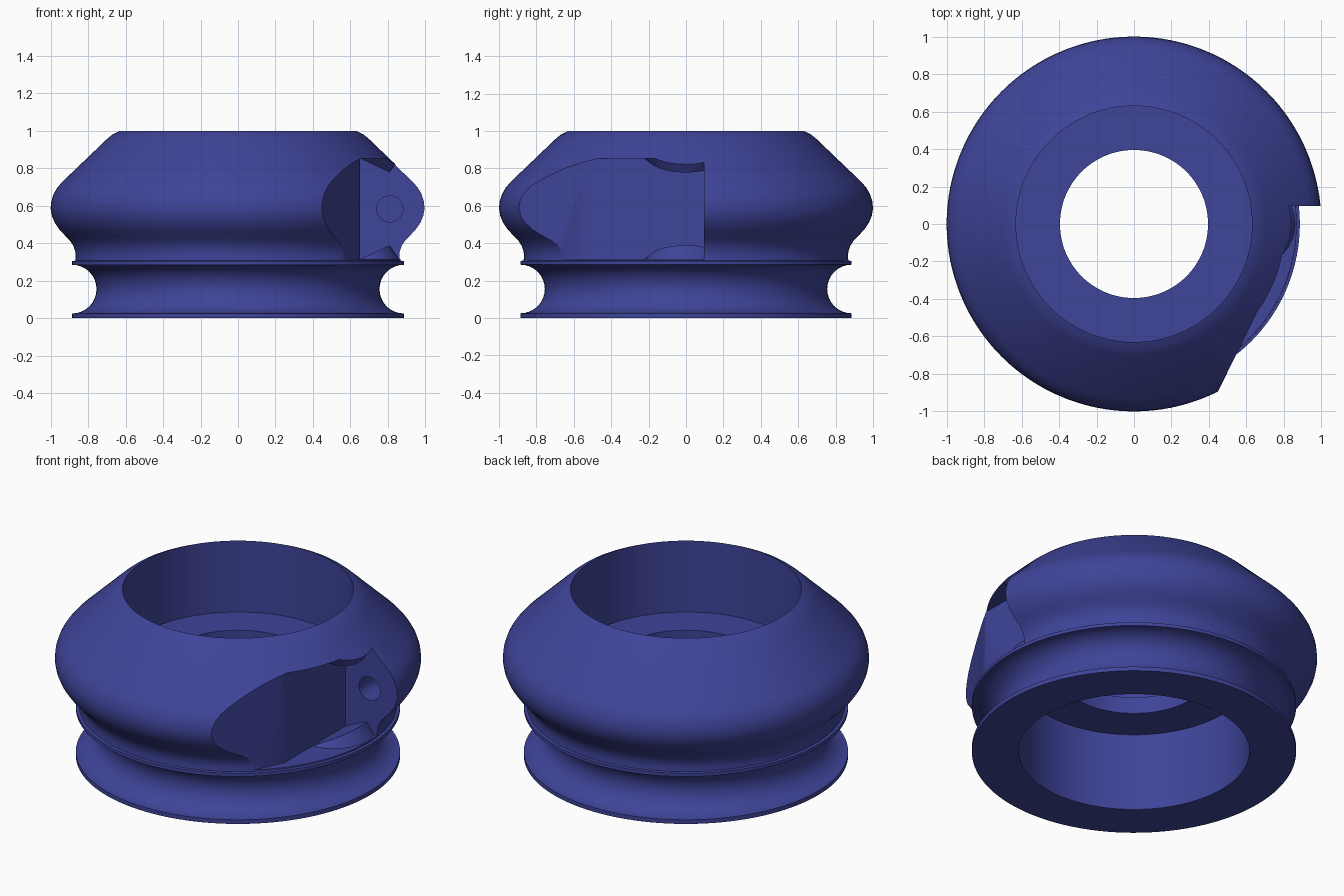
import bpy, bmesh, math

if "Cube" in bpy.data.objects:
    bpy.data.objects.remove(bpy.data.objects["Cube"])

blue = bpy.data.materials.new("deep_blue")
blue.diffuse_color = (0.05, 0.058, 0.32, 1)
blue.use_nodes = True
blue.node_tree.nodes["Principled BSDF"].inputs["Base Color"].default_value = blue.diffuse_color
SEG = 128


def to_object(name, bm):
    bmesh.ops.recalc_face_normals(bm, faces=bm.faces[:])
    mesh = bpy.data.meshes.new(name)
    bm.to_mesh(mesh)
    bm.free()
    mesh.materials.append(blue)
    obj = bpy.data.objects.new(name, mesh)
    bpy.context.collection.objects.link(obj)
    return obj


def lathe(name, profile):
    """Revolve a closed (radius, z) profile around z."""
    bm = bmesh.new()
    rings = []
    for i in range(SEG):
        a = 2 * math.pi * i / SEG
        rings.append([bm.verts.new((r * math.cos(a), r * math.sin(a), z)) for r, z in profile])
    n = len(profile)
    for i in range(SEG):
        p, q = rings[i], rings[(i + 1) % SEG]
        for j in range(n):
            k = (j + 1) % n
            bm.faces.new((p[j], q[j], q[k], p[k]))
    return to_object(name, bm)


def prism(name, outline, z0, z1):
    bm = bmesh.new()
    face = bm.faces.new([bm.verts.new((x, y, z0)) for x, y in outline])
    new = bmesh.ops.extrude_face_region(bm, geom=[face])["geom"]
    for v in new:
        if isinstance(v, bmesh.types.BMVert):
            v.co.z = z1
    return to_object(name, bm)


def subtract(target, cutter):
    mod = target.modifiers.new("cut", 'BOOLEAN')
    mod.operation, mod.solver, mod.object = 'DIFFERENCE', 'EXACT', cutter
    bpy.context.view_layer.objects.active = target
    bpy.ops.object.modifier_apply(modifier=mod.name)
    bpy.data.objects.remove(cutter)


# Ring body: grooved base, neck, bulging shoulder, stepped bore
groove = []
for i in range(17):
    a = -math.pi / 2 + math.pi * i / 16
    groove.append((0.885 - 0.13 * math.cos(a), 0.155 + 0.13 * math.sin(a)))
profile = [(0.63, 0), (0.885, 0)] + groove + [
    (0.885, 0.305), (0.868, 0.307), (0.866, 0.33), (0.868, 0.355), (0.878, 0.385),
    (0.897, 0.415), (0.925, 0.443), (0.953, 0.473), (0.977, 0.508), (0.993, 0.545),
    (1.0, 0.585), (0.996, 0.625), (0.984, 0.662), (0.965, 0.695), (0.938, 0.727),
    (0.70, 0.955), (0.67, 0.98), (0.63, 1.0),
    (0.63, 0.57), (0.395, 0.57), (0.395, 0.47), (0.63, 0.47)]
ring = lathe("ring_body", profile)

# Side pocket with a slanted entry wall
LOW, HIGH = 0.315, 0.852
pocket = prism("pocket_cutter", [(0.65, -0.485), (0.35, -1.0925), (1.3, -1.0925),
                                 (1.3, 0.095), (0.65, 0.095)], LOW, HIGH)

# Wedge bosses left standing on the pocket floor and ceiling
for base, up in ((LOW, 1), (HIGH, -1)):
    bm = bmesh.new()
    for i in range(17):
        t = -math.pi / 2 + math.pi * i / 16
        c, s = math.cos(t), math.sin(t)
        bm.verts.new((0.65 + 0.16 * c, 0.2 * s, base + up * 0.074 * c))
        for dz in (0, -0.05):
            bm.verts.new((0.65 + 0.21 * c, 0.22 * s, base + up * dz))
    for y in (-0.2, 0.2):
        bm.verts.new((0.6, y, base - up * 0.05))
    bmesh.ops.convex_hull(bm, input=bm.verts[:])
    subtract(pocket, to_object("boss", bm))
subtract(ring, pocket)

# Blind pin hole in the pocket end wall
bpy.ops.mesh.primitive_cylinder_add(vertices=32, radius=0.07, depth=0.35,
                                    location=(0.81, 0.17, 0.583),
                                    rotation=(math.pi / 2, 0, 0))
subtract(ring, bpy.context.object)

ring.data.materials.clear()
ring.data.materials.append(blue)
for p in ring.data.polygons:
    p.material_index = 0

bpy.ops.object.select_all(action='DESELECT')
ring.select_set(True)
bpy.context.view_layer.objects.active = ring
bpy.ops.object.shade_smooth_by_angle(angle=math.radians(30))
